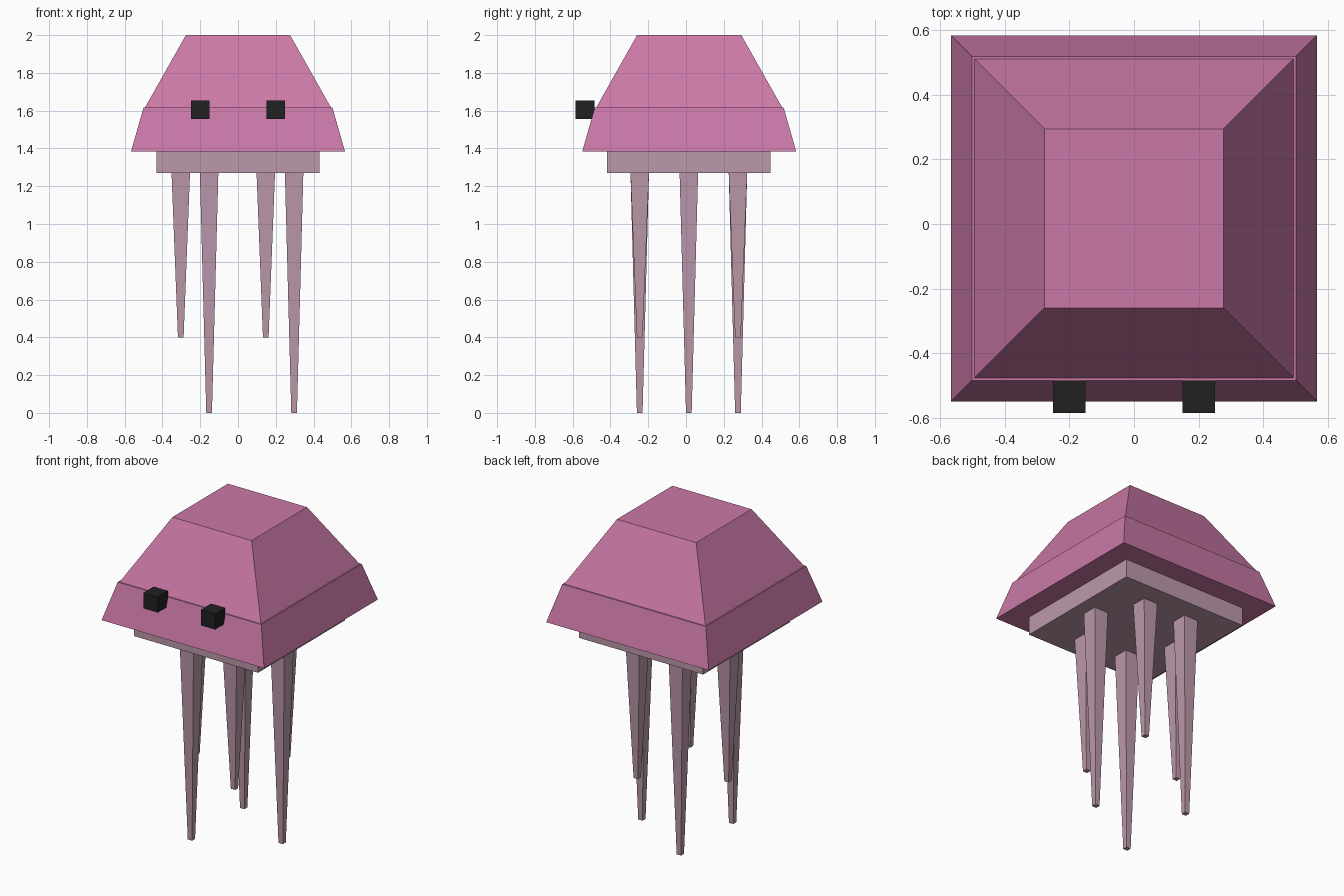
import bpy
import bmesh

cube = bpy.data.objects.get("Cube")
if cube:
    bpy.data.objects.remove(cube, do_unlink=True)


def make_material(name, rgb):
    mat = bpy.data.materials.new(name)
    mat.use_nodes = True
    color = (*rgb, 1.0)
    mat.diffuse_color = color
    bsdf = next(n for n in mat.node_tree.nodes if n.type == 'BSDF_PRINCIPLED')
    bsdf.inputs["Base Color"].default_value = color
    return mat


pink = make_material("pink", (0.59, 0.19, 0.385))
dusty_pink = make_material("dusty pink", (0.50, 0.315, 0.405))
black = make_material("black", (0.015, 0.015, 0.015))


def tapered_box(name, mat, x, y, bottom, top, half_bottom, half_top):
    """Square frustum between two heights."""
    bm = bmesh.new()
    bmesh.ops.create_cube(bm, size=2)
    for v in bm.verts:
        half, z = (half_top, top) if v.co.z > 0 else (half_bottom, bottom)
        v.co = (v.co.x * half, v.co.y * half, z)
    mesh = bpy.data.meshes.new(name)
    bm.to_mesh(mesh)
    bm.free()
    mesh.materials.append(mat)
    obj = bpy.data.objects.new(name, mesh)
    obj.location = (x, y, 0)
    bpy.context.collection.objects.link(obj)
    return obj


MID_Y = 0.017

# Bell: flared skirt, sloped crown set slightly inside it, and slab below
tapered_box("bell_skirt", pink, 0, MID_Y, 1.385, 1.617, 0.566, 0.5)
tapered_box("bell_crown", pink, 0, MID_Y, 1.61, 2.0, 0.496, 0.276)
tapered_box("under_slab", dusty_pink, 0, MID_Y - 0.002, 1.27, 1.39, 0.432, 0.432)

# Eyes
for side, x in (("right", -0.2), ("left", 0.2)):
    tapered_box(f"{side}_eye", black, x, -0.534, 1.557, 1.655, 0.05, 0.05)

# Tentacles: three long and three short, in two mirrored triangles
for kind, sign, tip in (("long", 1, 0.0), ("short", -1, 0.4)):
    for place, x, dy in (("middle", 0.3, 0), ("front", -0.15, -0.26), ("back", -0.15, 0.26)):
        tapered_box(f"{kind}_tentacle_{place}", dusty_pink, sign * x - 0.003,
                    MID_Y - 0.002 + dy, tip, 1.272, 0.015, 0.049)
